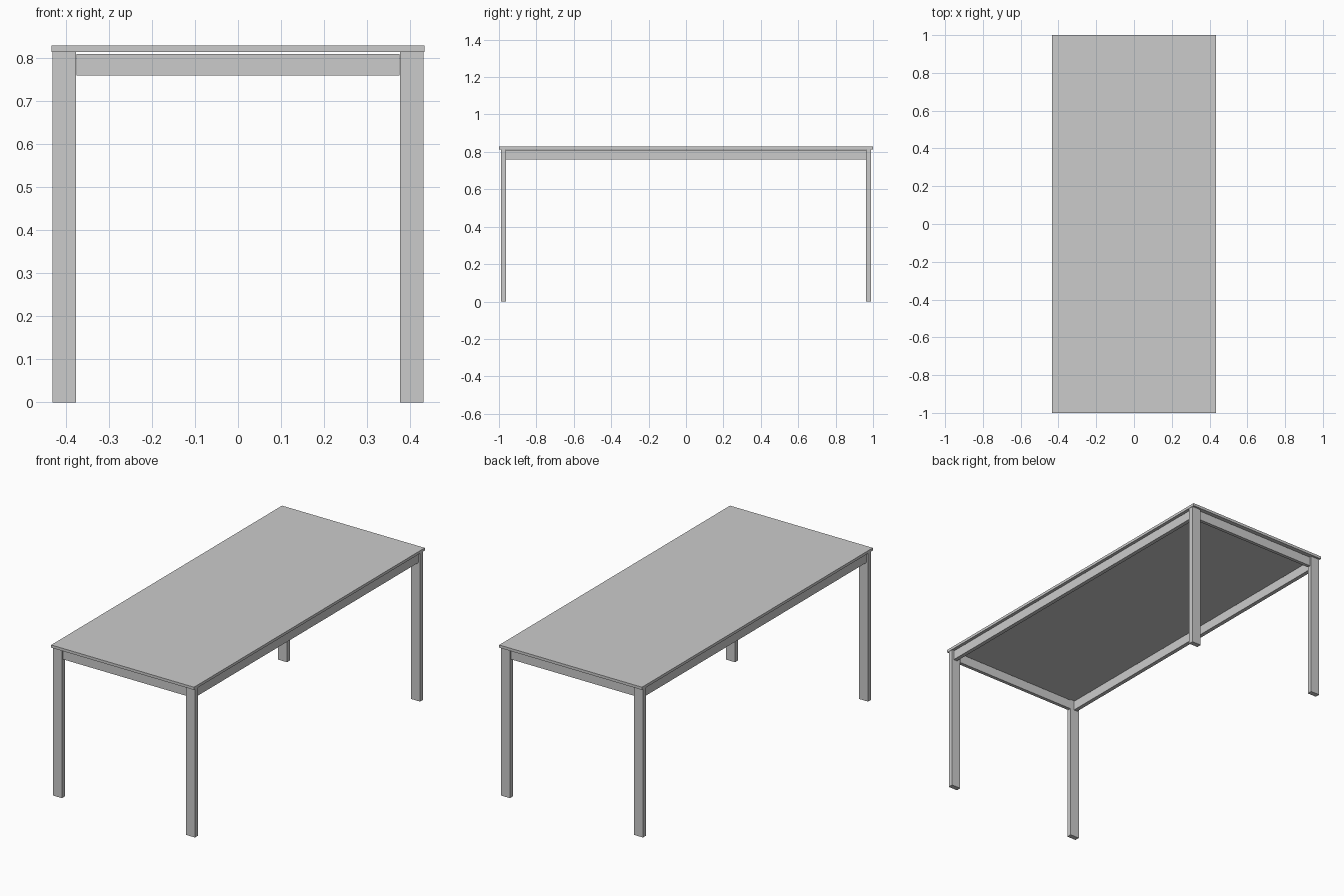
import bpy

if "Cube" in bpy.data.objects:
    bpy.data.objects.remove(bpy.data.objects["Cube"])


def box(name, x, y, z):
    """Axis-aligned box from (min, max) ranges."""
    bpy.ops.mesh.primitive_cube_add(size=1, location=[(a + b) / 2 for a, b in (x, y, z)])
    ob = bpy.context.object
    ob.name = name
    ob.scale = [b - a for a, b in (x, y, z)]
    bpy.ops.object.transform_apply(location=True, rotation=False, scale=True)
    return ob


def span(side, near, far):
    return tuple(sorted((side * near, side * far)))


TOP_Z, UNDER_Z = 0.829, 0.814
LEG_X, LEG_Y = (0.376, 0.431), (0.962, 0.989)
APRON_Z = (0.759, 0.81)

# Thin table top
box("table_top", (-0.433, 0.433), (-1, 1), (UNDER_Z, TOP_Z))

# Four flat rectangular legs
for sx, side in ((-1, "left"), (1, "right")):
    for sy, end in ((-1, "front"), (1, "back")):
        box(f"{end}_{side}_leg", span(sx, *LEG_X), span(sy, *LEG_Y), (0, UNDER_Z))

# Long aprons, set slightly in from the leg faces
for sx, side in ((-1, "left"), (1, "right")):
    box(f"{side}_apron", span(sx, 0.398, 0.42), (-LEG_Y[0], LEG_Y[0]), APRON_Z)

# Short aprons
for sy, end in ((-1, "front"), (1, "back")):
    box(f"{end}_apron", (-0.375, 0.375), span(sy, 0.963, 0.982), APRON_Z)
